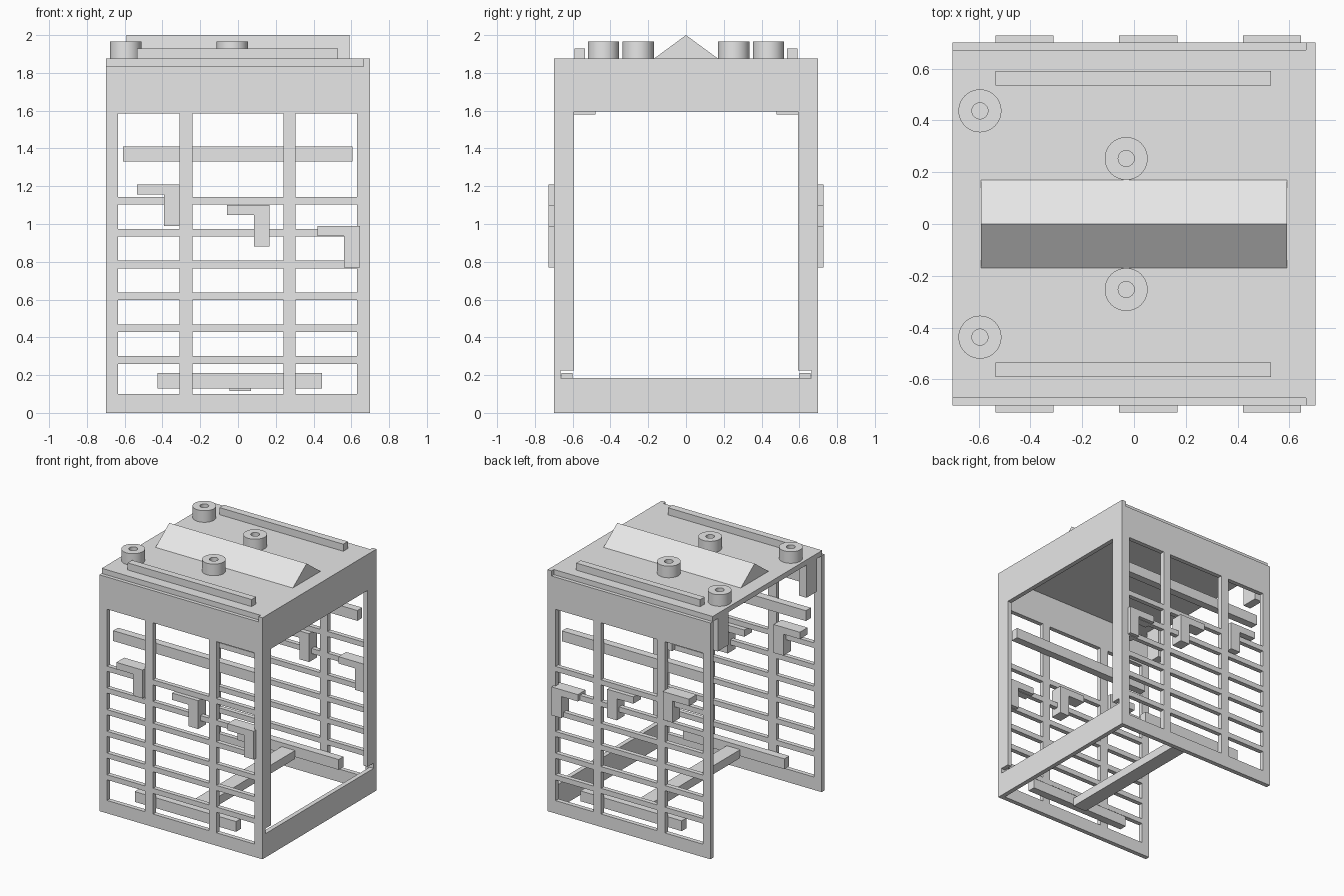
import bpy, bmesh
from math import radians
from mathutils import Matrix, Vector

cube = bpy.data.objects.get("Cube")
if cube:
    bpy.data.objects.remove(cube, do_unlink=True)

grey = bpy.data.materials.new("plain_grey")
grey.use_nodes = True
grey.diffuse_color = (0.8, 0.8, 0.8, 1)
grey.node_tree.nodes["Principled BSDF"].inputs["Base Color"].default_value = (0.8, 0.8, 0.8, 1)

HALF = 0.70      # outer half width
INNER = 0.665    # inside face of the walls
ROOF = 1.875     # top of the roof
LEDGE = 1.835    # underside of the roof


def finish(bm, name):
    bmesh.ops.recalc_face_normals(bm, faces=bm.faces[:])
    mesh = bpy.data.meshes.new(name)
    bm.to_mesh(mesh)
    bm.free()
    mesh.materials.append(grey)
    obj = bpy.data.objects.new(name, mesh)
    bpy.context.collection.objects.link(obj)
    return obj


def box(name, x, y, z):
    """Box from (low, high) ranges; y is sorted so that it may be mirrored."""
    y = sorted(y)
    size = [r[1] - r[0] for r in (x, y, z)]
    mid = [(r[0] + r[1]) / 2 for r in (x, y, z)]
    bm = bmesh.new()
    bmesh.ops.create_cube(bm, size=1, matrix=Matrix.Translation(mid) @ Matrix.Diagonal((*size, 1)))
    return finish(bm, name)


def extrude(name, points, offset):
    """Flat outline pushed along an offset."""
    bm = bmesh.new()
    face = bm.faces.new([bm.verts.new(p) for p in points])
    result = bmesh.ops.extrude_face_region(bm, geom=[face], use_keep_orig=True)
    moved = [v for v in result["geom"] if isinstance(v, bmesh.types.BMVert)]
    bmesh.ops.translate(bm, verts=moved, vec=offset)
    return finish(bm, name)


def lattice(name, us, vs, solid, place, offset):
    """Pierced plate: cells of a grid that pass the solid rule, given thickness."""
    bm = bmesh.new()
    grid = [[bm.verts.new(place(u, v)) for v in vs] for u in us]
    for i in range(len(us) - 1):
        for j in range(len(vs) - 1):
            if solid(i, j):
                bm.faces.new((grid[i][j], grid[i + 1][j], grid[i + 1][j + 1], grid[i][j + 1]))
    bmesh.ops.delete(bm, geom=[v for v in bm.verts if not v.link_faces], context='VERTS')
    result = bmesh.ops.extrude_face_region(bm, geom=bm.faces[:], use_keep_orig=True)
    moved = [v for v in result["geom"] if isinstance(v, bmesh.types.BMVert)]
    bmesh.ops.translate(bm, verts=moved, vec=Vector(offset))
    return finish(bm, name)


# Front and back walls with their window lattice, bars and hooks
wall_x = [-HALF, -0.635, -0.31, -0.24, 0.24, 0.305, 0.63, INNER]
wall_z = [0, 0.10]
for n in range(6):
    low = 0.26 + n * 0.1685
    wall_z += [low, low + 0.04]
wall_z += [1.585, LEDGE]

for side, label in ((-1, "front"), (1, "back")):
    lattice(label + "_wall", wall_x, wall_z, lambda i, j: i % 2 == 0 or j % 2 == 0,
            lambda u, v: (u, side * HALF, v), (0, -side * (HALF - INNER), 0))
    depth = (side * 0.60, side * 0.66)
    box(label + "_upper_bar", (-0.61, 0.605), depth, (1.33, 1.41))
    box(label + "_lower_bar", (-0.425, 0.445), depth, (0.13, 0.21))
    for n in range(3):
        right, top = -0.31 + n * 0.4775, 1.21 - n * 0.11
        arm, drop, thick, width = right - 0.225, top - 0.22, top - 0.053, right - 0.083
        outline = [(arm, top), (right, top), (right, drop), (width, drop), (width, thick), (arm, thick)]
        extrude(f"{label}_hook_{n + 1}", [(x, side * 0.728, z) for x, z in outline],
                (0, -side * 0.095, 0))
    # Blocks under the open edge of the roof
    box(label + "_hanging_block", (-HALF, -0.635), (side * 0.48, side * 0.61), (1.58, LEDGE))
    # Rails and round posts on the roof
    box(label + "_roof_rail", (-0.535, 0.53), (side * 0.535, side * 0.59), (ROOF, 1.93))

# Side frame with one large opening and small slots at its lower corners
frame_y = [-HALF, -INNER, -0.592, 0.592, INNER, HALF]
frame_z = [0, 0.185, 0.225, 1.595, ROOF]
lattice("side_frame", frame_y, frame_z,
        lambda i, j: j in (0, 3) or i in (0, 4) or (j == 2 and i != 2),
        lambda u, v: (HALF, u, v), (INNER - HALF, 0, 0))

# Cross bar between the lower bars
box("cross_bar", (-0.045, 0.07), (-0.60, 0.60), (0.115, 0.18))

# Roof slab and ridge
box("roof", (-HALF, INNER), (-0.672, 0.672), (LEDGE, ROOF))
extrude("roof_ridge", [(-0.59, -0.17, ROOF), (-0.59, 0.17, ROOF), (-0.59, 0, 2.0)], (1.18, 0, 0))


# Round hollow posts, spun from a rectangular section
def ring(name, x, y):
    bm = bmesh.new()
    section = [(0.031, ROOF), (0.083, ROOF), (0.083, 1.965), (0.031, 1.965)]
    verts = [bm.verts.new((x + r, y, z)) for r, z in section]
    edges = [bm.edges.new((verts[k], verts[(k + 1) % 4])) for k in range(4)]
    bmesh.ops.spin(bm, geom=verts + edges, cent=(x, y, 0), axis=(0, 0, 1),
                   angle=radians(360), steps=40, use_merge=True)
    bmesh.ops.remove_doubles(bm, verts=bm.verts[:], dist=0.0005)
    obj = finish(bm, name)
    bpy.ops.object.select_all(action='DESELECT')
    obj.select_set(True)
    bpy.context.view_layer.objects.active = obj
    bpy.ops.object.shade_smooth_by_angle(angle=radians(30))


for side, label in ((-1, "front"), (1, "back")):
    ring(label + "_outer_round_post", -0.595, side * 0.437)
    ring(label + "_middle_round_post", -0.03, side * 0.253)
